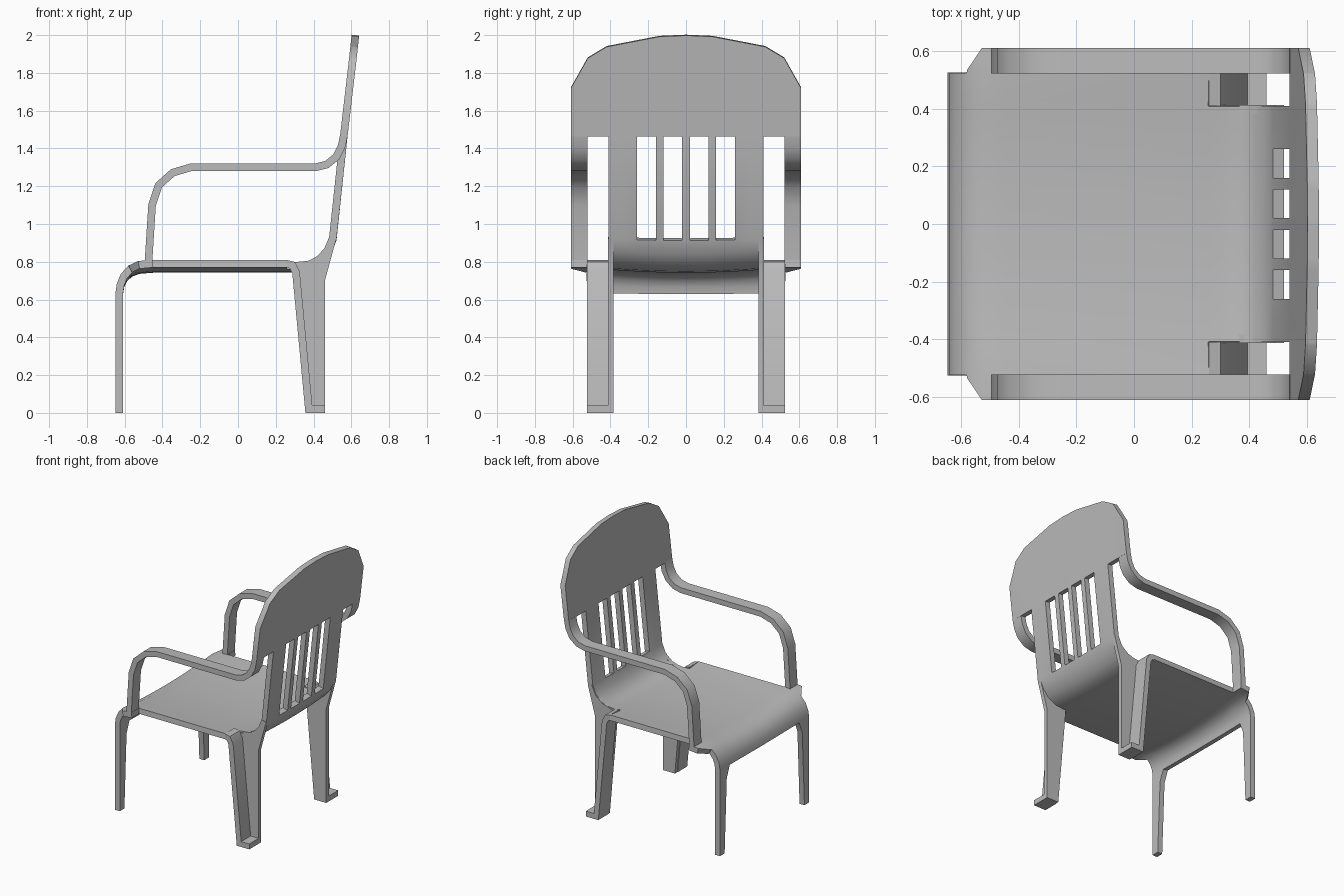
import bpy, bmesh
from mathutils import Vector

if "Cube" in bpy.data.objects:
    bpy.data.objects.remove(bpy.data.objects["Cube"])

plastic = bpy.data.materials.new("grey_plastic")
plastic.use_nodes = True
GREY = (0.5, 0.5, 0.5, 1)
plastic.diffuse_color = GREY
plastic.node_tree.nodes["Principled BSDF"].inputs["Base Color"].default_value = GREY

THICK = 0.04


def finish(name, bm, thickness=THICK):
    """Mirror the half part across y = 0, then give the sheet its thickness."""
    loose = [v for v in bm.verts if not v.link_faces]
    bmesh.ops.delete(bm, geom=loose, context='VERTS')
    mesh = bpy.data.meshes.new(name)
    bm.to_mesh(mesh)
    bm.free()
    mesh.materials.append(plastic)
    ob = bpy.data.objects.new(name, mesh)
    bpy.context.collection.objects.link(ob)
    mirror = ob.modifiers.new("mirror", 'MIRROR')
    mirror.use_axis = (False, True, False)
    solid = ob.modifiers.new("thickness", 'SOLIDIFY')
    solid.thickness = thickness
    solid.offset = 0
    solid.use_even_offset = True
    bpy.ops.object.select_all(action='DESELECT')
    ob.select_set(True)
    bpy.context.view_layer.objects.active = ob
    for mod in ("mirror", "thickness"):
        bpy.ops.object.modifier_apply(modifier=mod)
    bpy.ops.object.shade_smooth_by_angle(angle=0.6)
    return ob


def sheet(path, columns, place, keep):
    """Grid of path stations by columns, holding only the cells that pass the rule."""
    bm = bmesh.new()
    grid = [[bm.verts.new(place(i, j)) for j in range(len(columns))]
            for i in range(len(path))]
    for i in range(len(path) - 1):
        for j in range(len(columns) - 1):
            if keep(i, j):
                bm.faces.new((grid[i][j], grid[i + 1][j],
                              grid[i + 1][j + 1], grid[i][j + 1]))
    return bm


def ribbon(name, path, inner, outer):
    cols = (inner, outer)
    bm = sheet(path, cols, lambda i, j: (path[i][0], cols[j], path[i][1]),
               lambda i, j: True)
    return finish(name, bm)


# Moulded shell: front legs, rolled apron, dished seat and backrest
# Each station is x, z and how far the middle sags
shell_path = [(-.628, 0, 0), (-.628, .55, 0), (-.628, .638, .2), (-.622, .68, .3),
              (-.603, .725, .5), (-.57, .762, .8), (-.525, .784, 1), (-.45, .79, 1),
              (.26, .79, 1), (.31, .79, 1), (.38, .797, 1), (.435, .825, .9),
              (.475, .87, .7), (.502, .93, .4), (.56, 1.465, 0), (.605, 1.85, 0),
              (.624, 2.02, 0)]
shell_cols = [0, .02, .12, .16, .26, .34, .41, .525, .61]
LEG, TAB = 6, 7          # column strips of the leg and the arm tab
ROLL, CUT, BACK = 2, 8, 13


def shell_point(i, j):
    x, z, sag = shell_path[i]
    y = shell_cols[j]
    if j == LEG and i < ROLL:
        y = (.47, .445)[i]                 # front leg narrows downwards
    if j == TAB + 1 and i == 5:
        y = .535                           # slanted front of the tab
    z -= .028 * sag * max(0, 1 - (y / .525) ** 2)
    return x, y, z


def shell_cell(i, j):
    if i < ROLL:
        return j == LEG
    if i > BACK:
        return True
    if i == BACK:
        return j < LEG and j not in (1, 3)     # slots between the slats
    if j == TAB:
        return i in (5, 6)
    return j < LEG or i < CUT


bm = sheet(shell_path, shell_cols, shell_point, shell_cell)
# Faceted crown of the backrest
crown = [(0, 2.0), (.14, 1.994), (.42, 1.94), (.52, 1.88), (.61, 1.72)]
for (y0, z0), (y1, z1) in zip(crown, crown[1:]):
    bmesh.ops.bisect_plane(bm, geom=bm.verts[:] + bm.edges[:] + bm.faces[:],
                           plane_co=(0, y0, z0),
                           plane_no=Vector((0, z0 - z1, y1 - y0)), clear_outer=True)
finish("seat_and_back_shell", bm)

# Armrests
arm_path = [(-.475, .785), (-.455, 1.1), (-.42, 1.205), (-.345, 1.272), (-.25, 1.3),
            (.41, 1.3), (.47, 1.315), (.52, 1.355), (.548, 1.41), (.56, 1.468)]
ribbon("armrests", arm_path, .522, .61)

# Rear legs: front flange and foot
leg_path = [(.255, .79), (.287, .782), (.307, .745), (.375, .02), (.46, .02)]
ribbon("rear_leg_flanges", leg_path, .41, .524)

# Rear legs: inner side wall rising into the backrest
wall = [(.29, .78), (.36, 0), (.46, 0), (.46, .7), (.52, .92), (.49, .93),
        (.455, .86), (.4, .815)]
bm = bmesh.new()
bm.faces.new([bm.verts.new((x, .398, z)) for x, z in wall])
finish("rear_leg_walls", bm, .03)
